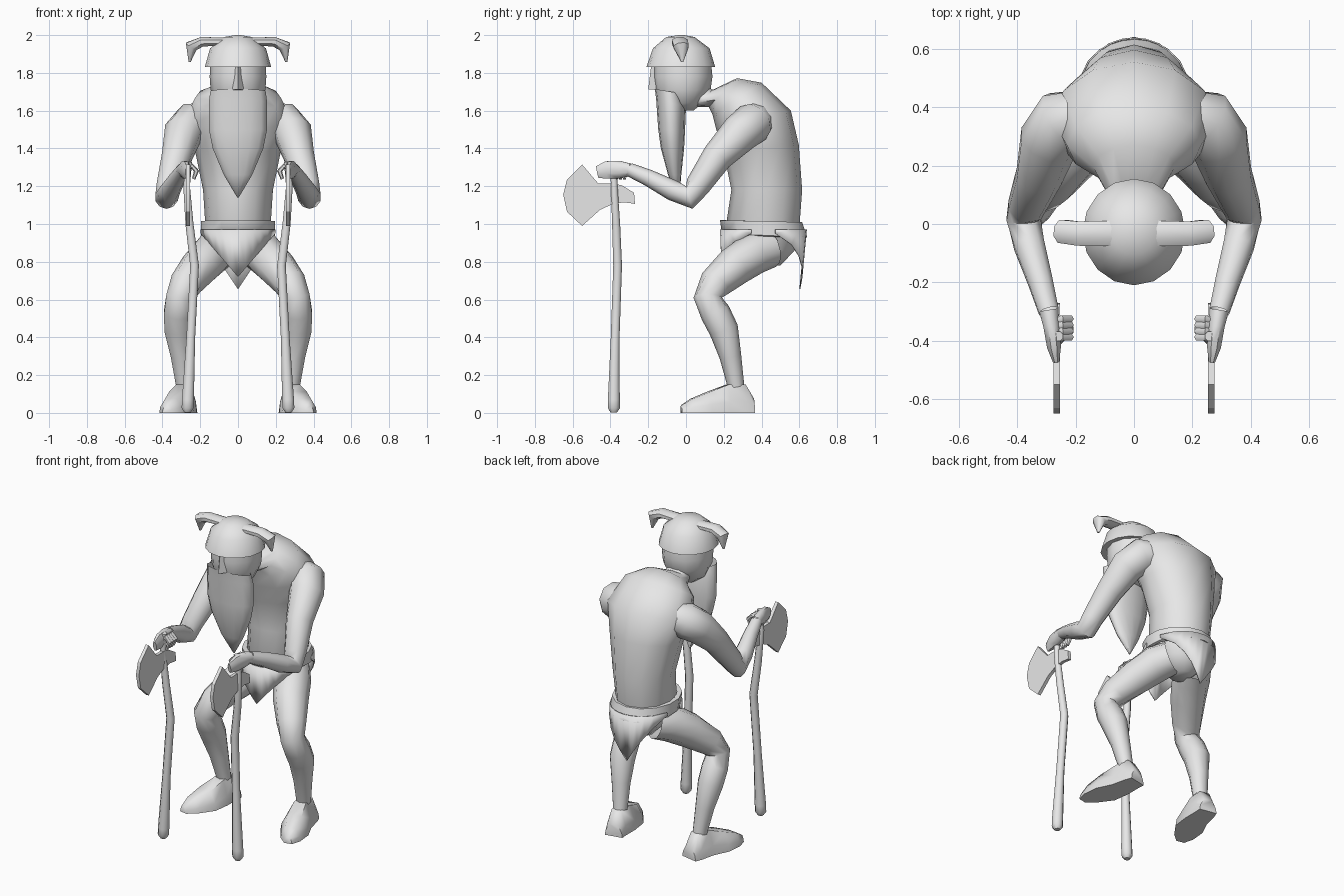
import bpy, bmesh, math
from mathutils import Vector

grey = bpy.data.materials.new("plain grey")
grey.diffuse_color = (0.8, 0.8, 0.8, 1)


def finish(name, bm, mirror=False, angle=55):
    bmesh.ops.recalc_face_normals(bm, faces=bm.faces)
    me = bpy.data.meshes.new(name)
    bm.to_mesh(me)
    bm.free()
    me.materials.append(grey)
    me.shade_smooth()
    me.set_sharp_from_angle(angle=math.radians(angle))
    ob = bpy.data.objects.new(name, me)
    bpy.context.collection.objects.link(ob)
    if mirror:
        m = ob.modifiers.new("mirror", 'MIRROR')
        m.use_mirror_merge = False
    return ob


def skin(rings, cap_start=True, cap_end=True):
    """Bridge rings of points and cap the ends."""
    bm = bmesh.new()
    vs = [[bm.verts.new(p) for p in r] for r in rings]
    n = len(vs[0])
    for a, b in zip(vs, vs[1:]):
        for i in range(n):
            j = (i + 1) % n
            bm.faces.new((a[i], a[j], b[j], b[i]))
    if cap_start:
        bm.faces.new(vs[0])
    if cap_end:
        bm.faces.new(vs[-1])
    return bm


def loft(name, sections, n=12, angle=55, caps=(True, True)):
    """Sections are (front y, front z, back y, back z, half width)."""
    rings = []
    for fy, fz, by, bz, hx in sections:
        ring = []
        for i in range(n):
            a = 2 * math.pi * i / n
            t = (1 - math.cos(a)) / 2
            ring.append((hx * math.sin(a), fy + (by - fy) * t, fz + (bz - fz) * t))
        rings.append(ring)
    return finish(name, skin(rings, *caps), angle=angle)


def tube(name, pts, radii, n=8, ref=(1, 0, 0), caps=(True, True)):
    """Mirrored tapered tube, radius is a number or (along ref, across)."""
    pts = [Vector(p) for p in pts]
    rings = []
    for k, p in enumerate(pts):
        t = Vector((0, 0, 0))
        if k > 0:
            t += (p - pts[k - 1]).normalized()
        if k < len(pts) - 1:
            t += (pts[k + 1] - p).normalized()
        t.normalize()
        u = Vector(ref)
        u = (u - t * u.dot(t)).normalized()
        v = t.cross(u)
        r = radii[k]
        ru, rv = r if isinstance(r, tuple) else (r, r)
        rings.append([p + u * ru * math.cos(2 * math.pi * (i + .5) / n)
                      + v * rv * math.sin(2 * math.pi * (i + .5) / n) for i in range(n)])
    return finish(name, skin(rings, *caps), True)


# Hunched torso, from pelvis up to the neck
loft("torso", [(.36, .78, .5, .78, .06), (.29, .86, .575, .86, .14),
               (.21, .98, .6, .98, .172), (.24, 1.18, .615, 1.18, .185),
               (.2, 1.38, .597, 1.42, .23), (.16, 1.5, .555, 1.6, .28),
               (.14, 1.58, .4, 1.748, .23), (.12, 1.62, .27, 1.772, .14),
               (.04, 1.62, .14, 1.71, .08), (.0, 1.64, .1, 1.74, .07)], caps=(True, False))

# Head, helmet and beard
loft("head", [(-.06, 1.6, .04, 1.6, .06), (-.13, 1.64, .085, 1.64, .115),
              (-.165, 1.71, .13, 1.71, .145), (-.172, 1.78, .14, 1.78, .15),
              (-.17, 1.833, .135, 1.833, .147)], caps=(True, False))
loft("helmet", [(-.21, 1.83, .155, 1.83, .176), (-.175, 1.93, .125, 1.93, .148),
                (-.105, 1.99, .045, 1.99, .075), (-.04, 2, -.01, 2, .015)], 16)
loft("beard", [(-.165, 1.715, -.02, 1.69, .15), (-.158, 1.66, .0, 1.62, .158),
               (-.147, 1.5, -.005, 1.5, .158), (-.133, 1.4, -.01, 1.4, .137),
               (-.095, 1.26, -.025, 1.26, .077), (-.045, 1.14, -.035, 1.14, .004)], 14, 75,
     (False, True))

# Wedge nose
bm = bmesh.new()
top = [bm.verts.new(p) for p in ((-.025, -.15, 1.835), (.025, -.15, 1.835), (0, -.185, 1.835))]
low = [bm.verts.new(p) for p in ((-.036, -.15, 1.71), (.036, -.15, 1.71), (0, -.2, 1.712))]
for i in range(3):
    j = (i + 1) % 3
    bm.faces.new((top[i], top[j], low[j], low[i]))
bm.faces.new(low)
finish("nose", bm, angle=30)

# Drooping horns
tube("horns", [(.075, -.032, 1.966), (.19, -.033, 1.965), (.248, -.025, 1.94), (.256, -.02, 1.858)],
     [(.047, .022), (.045, .028), (.043, .036), .006], ref=(0, 1, 0))

# Belt
loft("belt", [(.2, .945, .62, .925, .185), (.19, .95, .642, .93, .2),
              (.18, 1.02, .615, 1.01, .2), (.21, 1.02, .59, 1.01, .17)], 14, caps=(False, False))


# Pointed cloth flaps hanging from the belt
def flap(name, facing, tip_z, tip_y):
    bm = bmesh.new()
    rows = []
    n = 10
    for i in range(n + 1):
        s = -1 + 2 * i / n
        y = .41 + facing * .23 * math.sqrt(max(0, 1 - (s * .96) ** 2))
        k = 1 - abs(s)
        rows.append((bm.verts.new((.198 * s, y, .97)),
                     bm.verts.new((.198 * s, y + (tip_y - y) * k * k, .95 + (tip_z - .95) * k))))
    for a, b in zip(rows, rows[1:]):
        bm.faces.new((a[0], b[0], b[1], a[1]))
    ob = finish(name, bm)
    ob.modifiers.new("thickness", 'SOLIDIFY').thickness = .005


flap("front_flap", -1, .72, .19)
flap("back_flap", 1, .655, .605)

# Bent legs
tube("legs", [(.085, .45, .87), (.135, .36, .845), (.2, .255, .775), (.275, .155, .685),
              (.31, .115, .61), (.316, .155, .53), (.315, .2, .44), (.3, .235, .3), (.285, .265, .14)],
     [.10, .112, .105, .088, .075, .08, .078, .058, .044], n=10, caps=(False, False))

# Flat-soled pointed feet, turned outwards
shape = [(-1, 0), (1, 0), (.92, .4), (.5, 1), (-.5, 1), (-.92, .4)]
feet = [(.27, .355, .055, .075), (.28, .31, .062, .15), (.29, .22, .072, .15),
        (.32, .12, .088, .112), (.355, .03, .062, .075), (.375, -.025, .025, .04)]
finish("feet", skin([[(x + w * a, y + w * a * .2, h * b) for a, b in shape]
                     for x, y, w, h in feet]), True, 62)

# Arms with hands resting on the axe tops
tube("arms", [(.17, .375, 1.55), (.245, .355, 1.535), (.292, .285, 1.48), (.325, .165, 1.355),
              (.368, .06, 1.2), (.378, .018, 1.14), (.36, -.07, 1.178), (.32, -.2, 1.245),
              (.292, -.3, 1.288)],
     [.09, .11, .104, .082, .066, .062, .055, .044, .036], n=10, caps=(False, False))
tube("hands", [(.292, -.295, 1.287), (.283, -.35, 1.288), (.274, -.42, 1.286), (.267, -.47, 1.275)],
     [.036, (.03, .05), (.026, .05), (.012, .034)], caps=(False, True))
for i in range(4):
    y = -.325 - .021 * i
    tube("fingers_%d" % (i + 1),
         [(.28, y - .008, 1.285), (.245, y, 1.308), (.22, y, 1.28), (.235, y, 1.238)],
         [.013, .014, .014, .009], n=6, ref=(0, 1, 0), caps=(False, True))

# Crooked axe shafts
tube("axe_shafts", [(.26, -.385, 1.33), (.272, -.38, 1.2), (.257, -.37, 1.0), (.23, -.362, .78),
                    (.25, -.375, .4), (.265, -.382, .07), (.267, -.382, .025), (.267, -.382, .002)],
     [.018, .019, .023, .025, .025, .034, .034, .018])

# Axe heads
outline = [(-.55, 1.315), (-.63, 1.235), (-.65, 1.155), (-.63, 1.065), (-.55, .99),
           (-.455, 1.075), (-.39, 1.105), (-.33, 1.115), (-.27, 1.107), (-.275, 1.165),
           (-.34, 1.205), (-.39, 1.215), (-.465, 1.215)]
finish("axe_heads", skin([[(.265 + s * .0105, y, z) for y, z in outline] for s in (-1, 1)]), True, 30)
